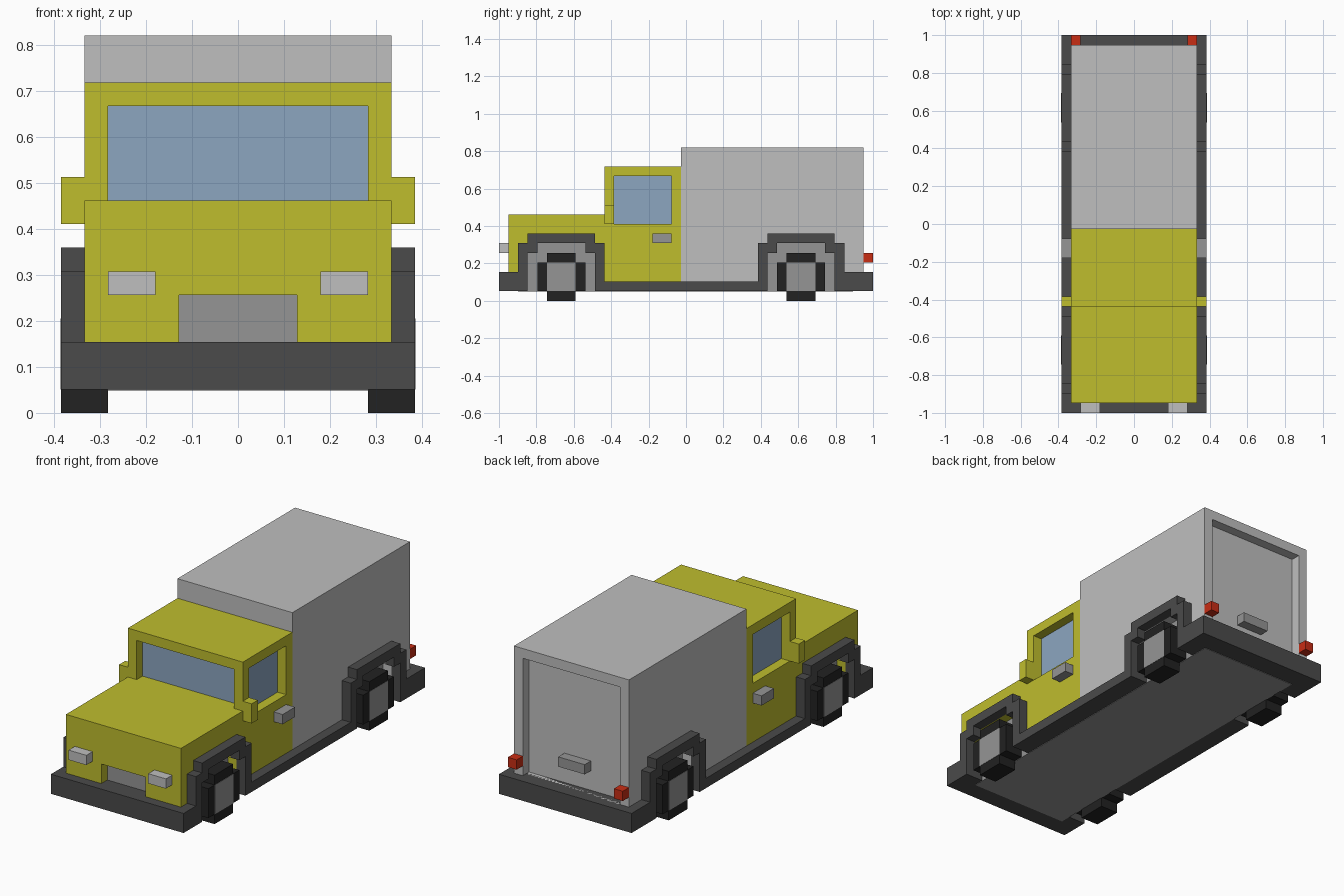
import bpy, bmesh
from mathutils import Vector

if "Cube" in bpy.data.objects:
    bpy.data.objects.remove(bpy.data.objects["Cube"])

U = 2 / 39           # one block; positions below are in blocks
AXLES = (0, 25)      # block offset of the front and rear wheel groups
SIDES = (("left", 1), ("right", -1))


def material(name, rgb):
    m = bpy.data.materials.new(name)
    m.use_nodes = True
    m.diffuse_color = (*rgb, 1)
    m.node_tree.nodes["Principled BSDF"].inputs["Base Color"].default_value = (*rgb, 1)
    return m


yellow = material("yellow_paint", (0.52, 0.51, 0.027))
light = material("light_grey", (0.52, 0.52, 0.52))
grey = material("mid_grey", (0.30, 0.30, 0.30))
dark = material("dark_grey", (0.069, 0.069, 0.069))
black = material("tyre_black", (0.016, 0.016, 0.016))
blue = material("glass_blue", (0.262, 0.381, 0.527))
red = material("tail_red", (0.58, 0.026, 0.007))


def extrude(name, outline, x0, x1, mat=None):
    """Extrude a (length, height) outline from x0 to x1."""
    bm = bmesh.new()
    face = bm.faces.new([bm.verts.new((x0 * U, y * U - 1, z * U)) for y, z in outline])
    out = bmesh.ops.extrude_face_region(bm, geom=[face])
    new = [v for v in out["geom"] if isinstance(v, bmesh.types.BMVert)]
    bmesh.ops.translate(bm, verts=new, vec=Vector(((x1 - x0) * U, 0, 0)))
    bmesh.ops.recalc_face_normals(bm, faces=bm.faces[:])
    me = bpy.data.meshes.new(name)
    bm.to_mesh(me)
    bm.free()
    if mat:
        me.materials.append(mat)
    ob = bpy.data.objects.new(name, me)
    bpy.context.collection.objects.link(ob)
    return ob


def box(name, x, y, z, mat=None):
    return extrude(name, [(y[0], z[0]), (y[1], z[0]), (y[1], z[1]), (y[0], z[1])],
                   x[0], x[1], mat)


def carve(target, cutters):
    """Subtract the cutters from the target, then discard them."""
    for c in cutters:
        mod = target.modifiers.new("cut", 'BOOLEAN')
        mod.operation, mod.solver, mod.object = 'DIFFERENCE', 'EXACT', c
    bpy.context.view_layer.update()
    graph = bpy.context.evaluated_depsgraph_get()
    me = bpy.data.meshes.new_from_object(target.evaluated_get(graph))
    target.modifiers.clear()
    target.data = me
    for c in cutters:
        bpy.data.objects.remove(c)


def wells(offsets):
    """Stepped wheel-well cutters on both sides."""
    shape = [(3, 0), (3, 5), (4, 5), (4, 6), (9, 6), (9, 5), (10, 5), (10, 0)]
    return [extrude("well_cutter", [(y + o, z) for y, z in shape], s * 5.5, s * 8)
            for o in offsets for _, s in SIDES]


# Chassis, bumpers and the grey inner floor that also backs wells and grille
sill = box("sill", (-7.5, 7.5), (0, 39), (1, 2), dark)
carve(sill, wells(AXLES))
box("front_bumper", (-7.5, 7.5), (0, 2), (1, 3), dark)
box("rear_bumper", (-7.5, 7.5), (36, 39), (1, 3), dark)
box("inner_floor", (-5.53, 5.53), (1.96, 36.9), (0.95, 6.5), grey)

# Hood with wheel wells and grille opening
hood = box("hood", (-6.5, 6.5), (1, 11), (2, 9), yellow)
carve(hood, wells(AXLES[:1]) + [box("grille_cutter", (-2.5, 2.5), (0, 2), (3, 5))])

# Cabin with recessed windows around a glass core
cabin = box("cabin", (-6.5, 6.5), (11, 19), (2, 14), yellow)
carve(cabin, [box("windshield_cutter", (-5.5, 5.5), (10, 11.98), (9, 13))] +
      [box("window_cutter", (s * 5.5, s * 8), (12, 18), (8, 13)) for _, s in SIDES])
box("window_glass", (-5.53, 5.53), (11.95, 18), (8, 13), blue)

# Cargo box with wheel wells and recessed rear door
cargo = box("cargo_box", (-6.5, 6.5), (19, 38), (2, 16), light)
carve(cargo, wells(AXLES[1:]) + [box("door_cutter", (-5.5, 5.5), (37, 39), (3, 15))])
box("rear_door_handle", (-1.5, 1.5), (37, 38), (5, 6), grey)

# Paired parts
arch = [(2, 1), (2, 6), (3, 6), (3, 7), (10, 7), (10, 6), (11, 6), (11, 1),
        (10, 1), (10, 5), (9, 5), (9, 6), (4, 6), (4, 5), (3, 5), (3, 1)]
tyre = [(5, 0), (8, 0), (8, 1), (9, 1), (9, 4), (8, 4),
        (8, 5), (5, 5), (5, 4), (4, 4), (4, 1), (5, 1)]
for side, s in SIDES:
    box(side + "_mirror", (s * 6.5, s * 7.5), (11, 12), (8, 10), yellow)
    box(side + "_door_handle", (s * 6.5, s * 7.5), (16, 18), (6, 7), grey)
    box(side + "_headlight", (s * 3.5, s * 5.5), (0, 1), (5, 6), light)
    box(side + "_tail_light", (s * 5.5, s * 6.5), (38, 39), (4, 5), red)
    for end, o in zip(("front_", "rear_"), AXLES):
        name = end + side
        extrude(name + "_fender", [(y + o, z) for y, z in arch], s * 6.5, s * 7.5, dark)
        extrude(name + "_tyre", [(y + o, z) for y, z in tyre], s * 5.5, s * 7.5, black)
        box(name + "_hub", (s * 7.4, s * 7.53), (5 + o, 8 + o), (1, 4), grey)
